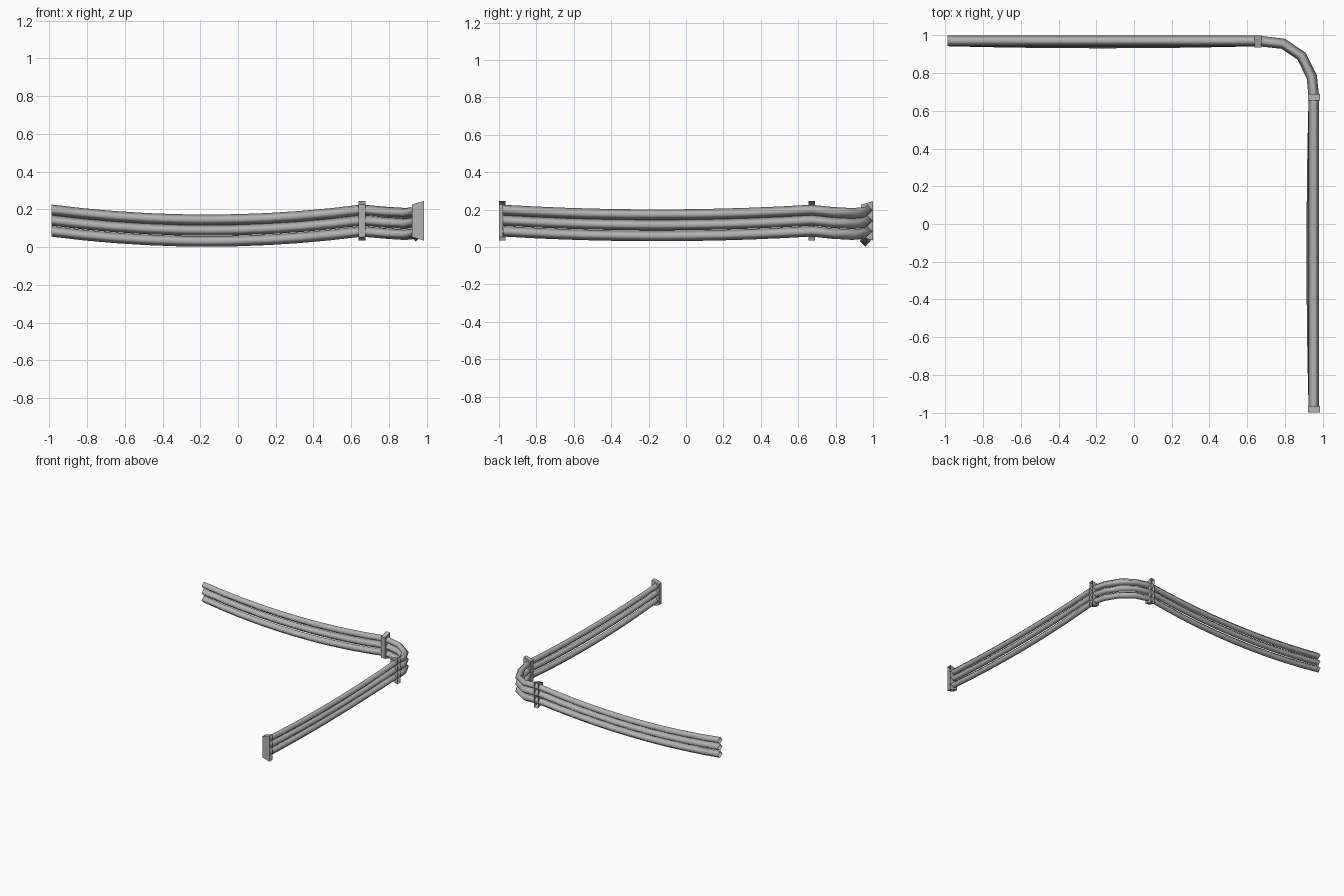
import bpy, bmesh
from mathutils import Vector

cube = bpy.data.objects.get("Cube")
if cube:
    bpy.data.objects.remove(cube, do_unlink=True)

grey = bpy.data.materials.new("grey metal")
grey.use_nodes = True
GREY = (0.45, 0.45, 0.45, 1)
grey.diffuse_color = GREY
grey.node_tree.nodes["Principled BSDF"].inputs["Base Color"].default_value = GREY

R = 0.028           # pipe radius
PX, PY = 0.953, 0.97   # wall lines the pipes follow


def add_object(name, bm, smooth):
    mesh = bpy.data.meshes.new(name)
    for f in bm.faces:
        f.smooth = smooth
    bm.to_mesh(mesh)
    bm.free()
    mesh.materials.append(grey)
    obj = bpy.data.objects.new(name, mesh)
    bpy.context.collection.objects.link(obj)
    return obj


def span(start, end, sag, inward, steps):
    """Points of a pipe hanging between two brackets."""
    pts = []
    for i in range(steps + 1):
        t = i / steps
        k = 4 * t * (1 - t)
        pts.append(start.lerp(end, t) + inward * k - Vector((0, 0, sag * k)))
    return pts


def pipe(name, pts):
    """Four-sided pipe with its corners up, down and to the sides."""
    bm = bmesh.new()
    up = Vector((0, 0, 1))
    rings = []
    for i, p in enumerate(pts):
        a, b = pts[max(i - 1, 0)], pts[min(i + 1, len(pts) - 1)]
        side = (b - a).cross(up).normalized()
        rings.append([bm.verts.new(p + d * R) for d in (side, up, -side, -up)])
    for r, s in zip(rings, rings[1:]):
        for j in range(4):
            k = (j + 1) % 4
            bm.faces.new((r[j], s[j], s[k], r[k]))
    bmesh.ops.recalc_face_normals(bm, faces=bm.faces)
    add_object(name, bm, True)


def bracket(name, centre, along, outward):
    """Tray open on its outer side, with top and bottom flaring outwards."""
    bm = bmesh.new()
    bmesh.ops.create_cube(bm, size=1)
    for f in list(bm.faces):
        if f.normal.y > 0.9:
            bm.faces.remove(f)
    for v in bm.verts:
        half = 0.105 if v.co.y > 0 else 0.086
        z = 0.14 + (half if v.co.z > 0 else -half)
        p = centre + along * v.co.x * 0.036 + outward * v.co.y * 0.064
        v.co = (p.x, p.y, z)
    if along.cross(outward).z < 0:
        bmesh.ops.reverse_faces(bm, faces=bm.faces)
    add_object(name, bm, False)


X, Y = Vector((1, 0, 0)), Vector((0, 1, 0))

# three pipes: sagging back run, rounded corner, sagging side run
for name, z, lean in (("upper_pipe", 0.198, 0), ("middle_pipe", 0.142, 0.005),
                      ("lower_pipe", 0.084, 0.011)):
    up = Vector((0, 0, z))
    back = span(Vector((-0.988, PY, z)), Vector((0.657, PY, z)), 0.053, -Y * lean, 10)
    corner = [Vector((x, y, z - dz)) for x, y, dz in
              ((0.79, 0.955, 0.012), (0.887, 0.89, 0.018), (0.942, 0.78, 0.012))]
    side = span(Vector((PX, 0.672, z)), Vector((PX, -0.98, z)), 0.025, -X * lean, 10)
    pipe(name, back + corner + side)

# wall brackets
bracket("back_bracket", Vector((0.657, 0.968, 0)), X, Y)
bracket("corner_bracket", Vector((PX, 0.672, 0)), Y, X)
bracket("end_bracket", Vector((PX, -0.982, 0)), Y, X)
